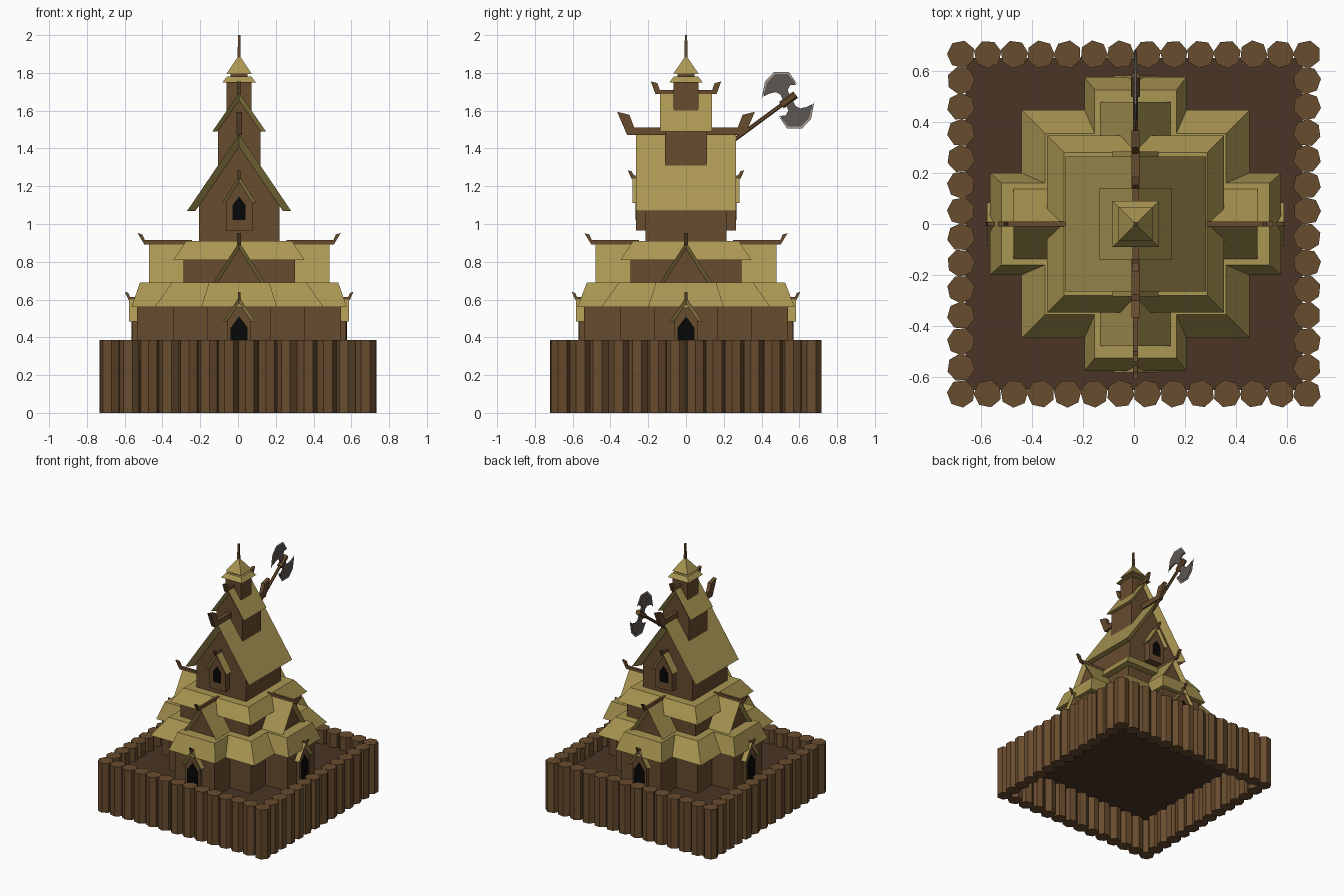
import bpy, bmesh, math, random
from mathutils import Matrix, Vector

if "Cube" in bpy.data.objects:
    bpy.data.objects.remove(bpy.data.objects["Cube"])

random.seed(4)


def material(name, rgb):
    m = bpy.data.materials.new(name)
    m.diffuse_color = (*rgb, 1)
    m.use_nodes = True
    m.node_tree.nodes["Principled BSDF"].inputs["Base Color"].default_value = m.diffuse_color
    return m


WOOD = material("wood", (0.14, 0.072, 0.028))
DARK = material("dark_wood", (0.068, 0.036, 0.018))
ROOF = material("roof", (0.40, 0.305, 0.085))
BLACK = material("opening", (0.002, 0.002, 0.002))
STEEL = material("steel", (0.11, 0.095, 0.085))
EDGE = material("steel_edge", (0.40, 0.35, 0.32))
CX = 0.006  # the building sits slightly right of the palisade centre


def finish(name, bm, mat, turn=0, shift=CX):
    bm.transform(Matrix.Translation((shift, 0, 0)) @ Matrix.Rotation(turn * math.pi / 2, 4, 'Z'))
    bmesh.ops.recalc_face_normals(bm, faces=bm.faces)
    me = bpy.data.meshes.new(name)
    bm.to_mesh(me)
    bm.free()
    ob = bpy.data.objects.new(name, me)
    me.materials.append(mat)
    bpy.context.collection.objects.link(ob)
    return ob


def extrude(name, pts, a, b, mat, axis='y', turn=0):
    """Profile in (x,z) pushed along y, or in (y,z) pushed along x."""
    bm = bmesh.new()
    put = (lambda p, d: (p[0], d, p[1])) if axis == 'y' else (lambda p, d: (d, p[0], p[1]))
    face = bm.faces.new([bm.verts.new(put(p, a)) for p in pts])
    new = bmesh.ops.extrude_face_region(bm, geom=[face])['geom']
    move = Vector((0, b - a, 0)) if axis == 'y' else Vector((b - a, 0, 0))
    bmesh.ops.translate(bm, vec=move, verts=[v for v in new if isinstance(v, bmesh.types.BMVert)])
    return finish(name, bm, mat, turn)


def frustum(name, x0, y0, z0, x1, y1, z1, mat, shift=CX):
    """Rectangular block whose top may be smaller than its base."""
    bm = bmesh.new()
    bmesh.ops.create_cube(bm, size=2)
    for v in bm.verts:
        hx, hy, z = (x1, y1, z1) if v.co.z > 0 else (x0, y0, z0)
        v.co = (v.co.x * hx, v.co.y * hy, z)
    bmesh.ops.remove_doubles(bm, verts=bm.verts, dist=1e-5)
    return finish(name, bm, mat, 0, shift)


def box(name, x, y, z0, z1, mat, shift=CX):
    return frustum(name, x, y, z0, x, y, z1, mat, shift)


def gable_roof(name, w, eave, ridge, a, b, t, turn=0, inset=0.0, both=False):
    """Two roof slopes; the gable edges slant back underneath by the inset."""
    iw = w - t * w / (ridge - eave)
    outer = [(-w, eave), (0, ridge), (w, eave)]
    inner = [(-iw, eave), (0, ridge - t), (iw, eave)]
    bm = bmesh.new()
    rows = [[bm.verts.new((x, y, z)) for x, z in prof] for prof, y in (
        (outer, a), (inner, a + inset), (inner, b - inset * both), (outer, b))]
    for r in range(4):
        p, q = rows[r], rows[(r + 1) % 4]
        for i in range(2):
            bm.faces.new((p[i], p[i + 1], q[i + 1], q[i]))
    for i in (0, 2):
        bm.faces.new([r[i] for r in rows])
    return finish(name, bm, ROOF, turn)


def house_wall(name, w, z0, eave, apex, a, b, turn=0, mat=WOOD):
    pts = [(-w, z0), (w, z0), (w, eave), (0, apex), (-w, eave)]
    return extrude(name, pts, a, b, mat, 'y', turn)


def horn(name, start, end, z, h, out, up, tip, w, turn=0):
    """Ridge beam with an upturned, blunt, outward-leaning tip."""
    top = z + h
    pts = [(-start, z), (-end, z), (-end - out, top + up), (-end - out + tip, top + up * 0.8),
           (-end - out + tip + h * 0.6, top), (-start, top)]
    return extrude(name, pts, -w, w, WOOD, 'x', turn)


# palisade of upright logs
def log(x, y):
    bm = bmesh.new()
    bmesh.ops.create_cone(bm, cap_ends=True, segments=7, radius1=0.055, radius2=0.055, depth=0.385,
                          matrix=Matrix.Translation((x, y, 0.1925)) @ Matrix.Rotation(random.uniform(0, 6.28), 4, 'Z'))
    finish("palisade_log", bm, WOOD, 0, 0)


N, PX, PY = 14, 0.677, 0.664
for i in range(N):
    f = -1 + 2 * i / (N - 1)
    for s in (-1, 1):
        log(PX * f, PY * s)
        if 0 < i < N - 1:
            log(PX * s, PY * f)
box("yard_floor", 0.66, 0.65, 0.27, 0.28, DARK, 0)

# ground storey: square body plus crossing arms
box("lower_body", 0.35, 0.35, 0.275, 0.58, WOOD)
box("lower_arm_y", 0.17, 0.54, 0.275, 0.58, WOOD)
box("lower_arm_x", 0.54, 0.17, 0.275, 0.58, WOOD)
frustum("lower_roof", 0.447, 0.447, 0.56, 0.355, 0.355, 0.69, ROOF)
frustum("lower_roof_y", 0.2, 0.575, 0.56, 0.16, 0.525, 0.69, ROOF)
frustum("lower_roof_x", 0.57, 0.2, 0.56, 0.525, 0.16, 0.69, ROOF)

# second storey
box("second_body", 0.295, 0.295, 0.68, 0.83, WOOD)
frustum("second_roof", 0.347, 0.347, 0.81, 0.28, 0.28, 0.91, ROOF)

# porch and gable repeated on all four sides
for k in range(4):
    house_wall("porch_wall", 0.062, 0.275, 0.49, 0.585, -0.566, -0.5, k)
    house_wall("porch_door", 0.045, 0.28, 0.45, 0.51, -0.57, -0.56, k, BLACK)
    gable_roof("porch_roof", 0.085, 0.485, 0.61, -0.582, -0.5, 0.03, k, 0.014)
    horn("porch_horn", 0.5, 0.585, 0.597, 0.016, 0.02, 0.028, 0.018, 0.007, k)
    extrude("gable_wall", [(-0.13, 0.685), (0.13, 0.685), (0, 0.88)], -0.445, -0.2, WOOD, 'y', k)
    gable_roof("gable_roof", 0.14, 0.685, 0.905, -0.478, -0.2, 0.035, k, 0.03)
    horn("gable_horn", 0.25, 0.502, 0.892, 0.022, 0.036, 0.038, 0.026, 0.01, k)

# main hall
house_wall("hall_wall", 0.213, 0.9, 1.12, 1.43, -0.215, 0.215)
gable_roof("hall_roof", 0.275, 1.07, 1.475, -0.265, 0.265, 0.065, 0, 0.048, True)
for k in (0, 2):
    house_wall("window_bay", 0.07, 0.965, 1.12, 1.24, -0.265, -0.2, k)
    house_wall("window_opening", 0.035, 1.02, 1.1, 1.145, -0.268, -0.26, k, BLACK)
    gable_roof("window_roof", 0.09, 1.11, 1.255, -0.283, -0.2, 0.03, k, 0.015)
    horn("window_horn", 0.2, 0.288, 1.238, 0.02, 0.02, 0.026, 0.02, 0.008, k)
    horn("hall_horn", 0.08, 0.312, 1.472, 0.04, 0.053, 0.082, 0.066, 0.015, k)
    horn("tower_horn", 0.05, 0.162, 1.688, 0.022, 0.024, 0.045, 0.034, 0.011, k)

# tower
house_wall("tower_wall", 0.112, 1.3, 1.51, 1.66, -0.112, 0.112)
gable_roof("tower_roof", 0.142, 1.49, 1.695, -0.138, 0.138, 0.04, 0, 0.024, True)
box("turret", 0.066, 0.066, 1.5, 1.755, WOOD)
frustum("turret_skirt", 0.09, 0.09, 1.748, 0.065, 0.065, 1.78, ROOF)
box("turret_neck", 0.045, 0.045, 1.775, 1.8, WOOD)
frustum("turret_cap", 0.067, 0.067, 1.795, 0, 0, 1.895, ROOF)
frustum("spire", 0.009, 0.009, 1.86, 0.006, 0.006, 2.0, WOOD)

# axe planted in the rear of the hall ridge
C = Vector((0.54, 1.655))


def axe_shape(name, pts, half, mat):
    for s in (1, -1):
        extrude(name, [tuple(C + s * (Vector(p) - C)) for p in pts], -half, half, mat, 'x')


axe_shape("axe_blade", [(0.41, 1.675), (0.428, 1.748), (0.472, 1.793), (0.54, 1.793), (0.583, 1.738),
                        (0.552, 1.735), (0.538, 1.71), (0.555, 1.665), (0.522, 1.64), (0.5, 1.685),
                        (0.475, 1.698), (0.44, 1.69)], 0.006, STEEL)
axe_shape("axe_edge", [(0.4, 1.66), (0.418, 1.754), (0.466, 1.805), (0.545, 1.805), (0.592, 1.735),
                       (0.538, 1.788), (0.474, 1.788), (0.432, 1.745)], 0.003, EDGE)


def rod(name, a, b, r):
    a, b = Vector((0, *a)), Vector((0, *b))
    d = b - a
    bm = bmesh.new()
    bmesh.ops.create_cone(bm, cap_ends=True, segments=6, radius1=r, radius2=r, depth=d.length)
    bm.transform(Matrix.Translation((a + b) / 2) @ d.to_track_quat('Z', 'Y').to_matrix().to_4x4())
    finish(name, bm, WOOD)


rod("axe_handle", (0.18, 1.39), (0.56, 1.67), 0.011)
rod("axe_socket", (0.505, 1.629), (0.58, 1.685), 0.021)
